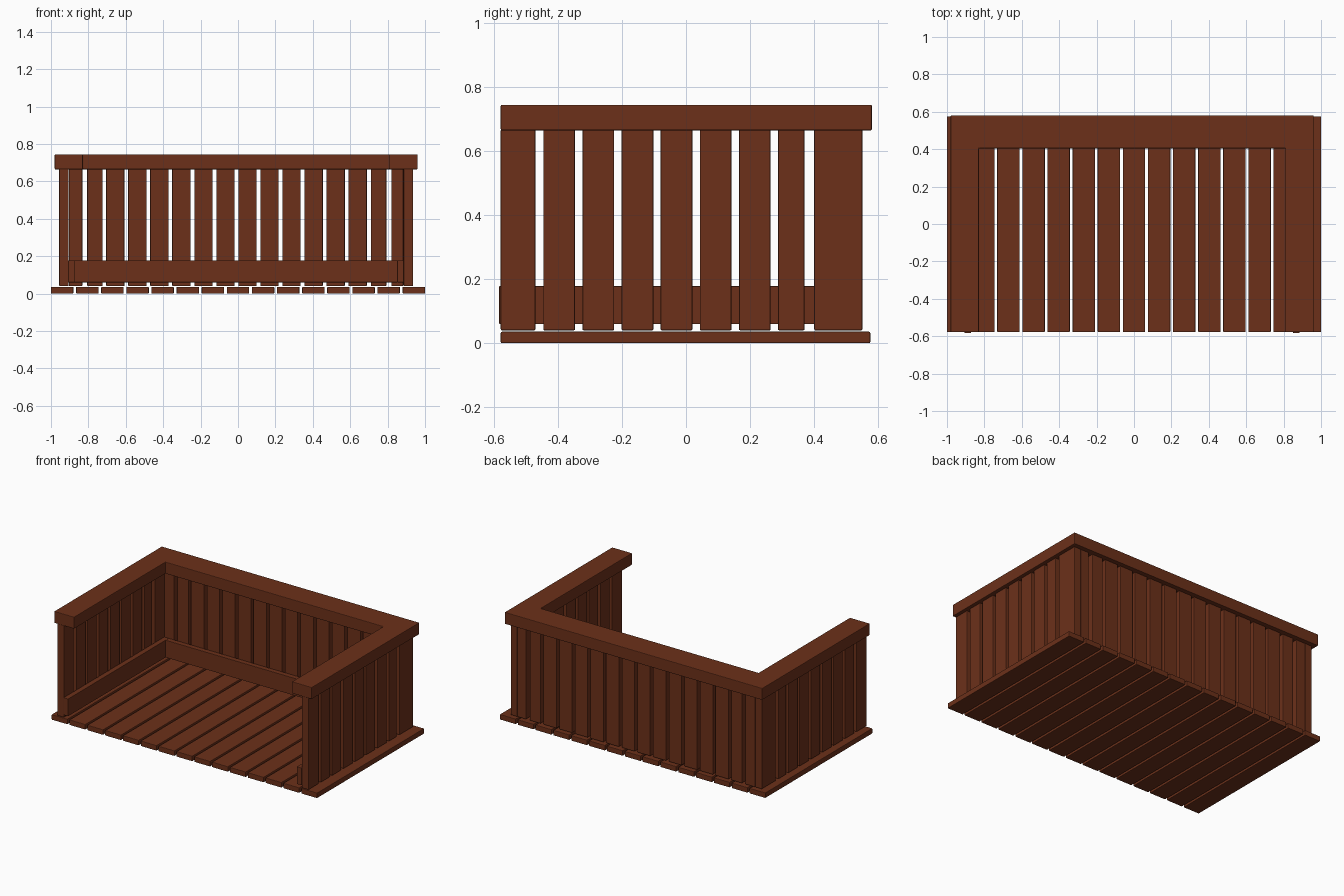
import bpy, bmesh

if "Cube" in bpy.data.objects:
    bpy.data.objects.remove(bpy.data.objects["Cube"])

wood = bpy.data.materials.new("brown_wood")
wood.diffuse_color = (0.15, 0.03, 0.01, 1)
wood.use_nodes = True
wood.node_tree.nodes["Principled BSDF"].inputs["Base Color"].default_value = wood.diffuse_color


def finish(name, bm, bevel):
    bmesh.ops.recalc_face_normals(bm, faces=bm.faces)
    mesh = bpy.data.meshes.new(name)
    bm.to_mesh(mesh)
    bm.free()
    mesh.materials.append(wood)
    ob = bpy.data.objects.new(name, mesh)
    bpy.context.collection.objects.link(ob)
    mod = ob.modifiers.new("soft_edges", 'BEVEL')
    mod.width = bevel
    mod.segments = 2
    return ob


def boards(name, boxes, bevel=0.004):
    """One object from boxes given as (x0, x1, y0, y1, z0, z1)."""
    bm = bmesh.new()
    for x0, x1, y0, y1, z0, z1 in boxes:
        for v in bmesh.ops.create_cube(bm, size=1)['verts']:
            v.co = (x1 if v.co.x > 0 else x0,
                    y1 if v.co.y > 0 else y0,
                    z1 if v.co.z > 0 else z0)
    return finish(name, bm, bevel)


# Floor planks
pitch = 1.88 / 14
boards("floor_planks", [(-1 + i * pitch, -0.88 + i * pitch, -0.578, 0.575, 0, 0.036)
                        for i in range(15)])

# The walls sit slightly left of the floor's centre
CX = -0.01
Z0, Z1 = 0.04, 0.667

# Side wall planks: wide at the back corner, narrower beside it
spans = [(-0.578, -0.47)]
spans += [(-0.445 + i * 0.122, -0.346 + i * 0.122) for i in range(6)]
spans += [(0.287, 0.37), (0.4, 0.55)]
for side, s in (("left", -1), ("right", 1)):
    xa, xb = sorted((CX + s * 0.896, CX + s * 0.946))
    boards(side + "_wall_planks", [(xa, xb, y0, y1, Z0, Z1) for y0, y1 in spans])

# Back wall planks, fitted between the corner boards
back = [(-0.904, -0.832), (-0.806, -0.724)]
back += [(-0.705 + i * 0.1178, -0.607 + i * 0.1178) for i in range(12)]
back += [(0.71, 0.793), (0.82, 0.884)]
boards("back_wall_planks", [(x0, x1, 0.5, 0.55, Z0, Z1) for x0, x1 in back])

# Low inner rails
for side, s in (("left", -1), ("right", 1)):
    xa, xb = sorted((CX + s * 0.861, CX + s * 0.896))
    boards(side + "_lower_rail", [(xa, xb, -0.583, 0.5, 0.06, 0.178)], 0.002)
boards("back_lower_rail", [(CX - 0.861, CX + 0.861, 0.465, 0.5, 0.06, 0.178)], 0.002)

# U-shaped top rail
outline = [(-0.97, -0.578), (-0.82, -0.578), (-0.82, 0.405), (0.82, 0.405),
           (0.82, -0.578), (0.97, -0.578), (0.97, 0.58), (-0.97, 0.58)]
bm = bmesh.new()
face = bm.faces.new([bm.verts.new((x + CX, y, 0.664)) for x, y in outline])
top = bmesh.ops.extrude_face_region(bm, geom=[face])['geom']
bmesh.ops.translate(bm, vec=(0, 0, 0.08),
                    verts=[g for g in top if isinstance(g, bmesh.types.BMVert)])
finish("top_rail", bm, 0.004)
